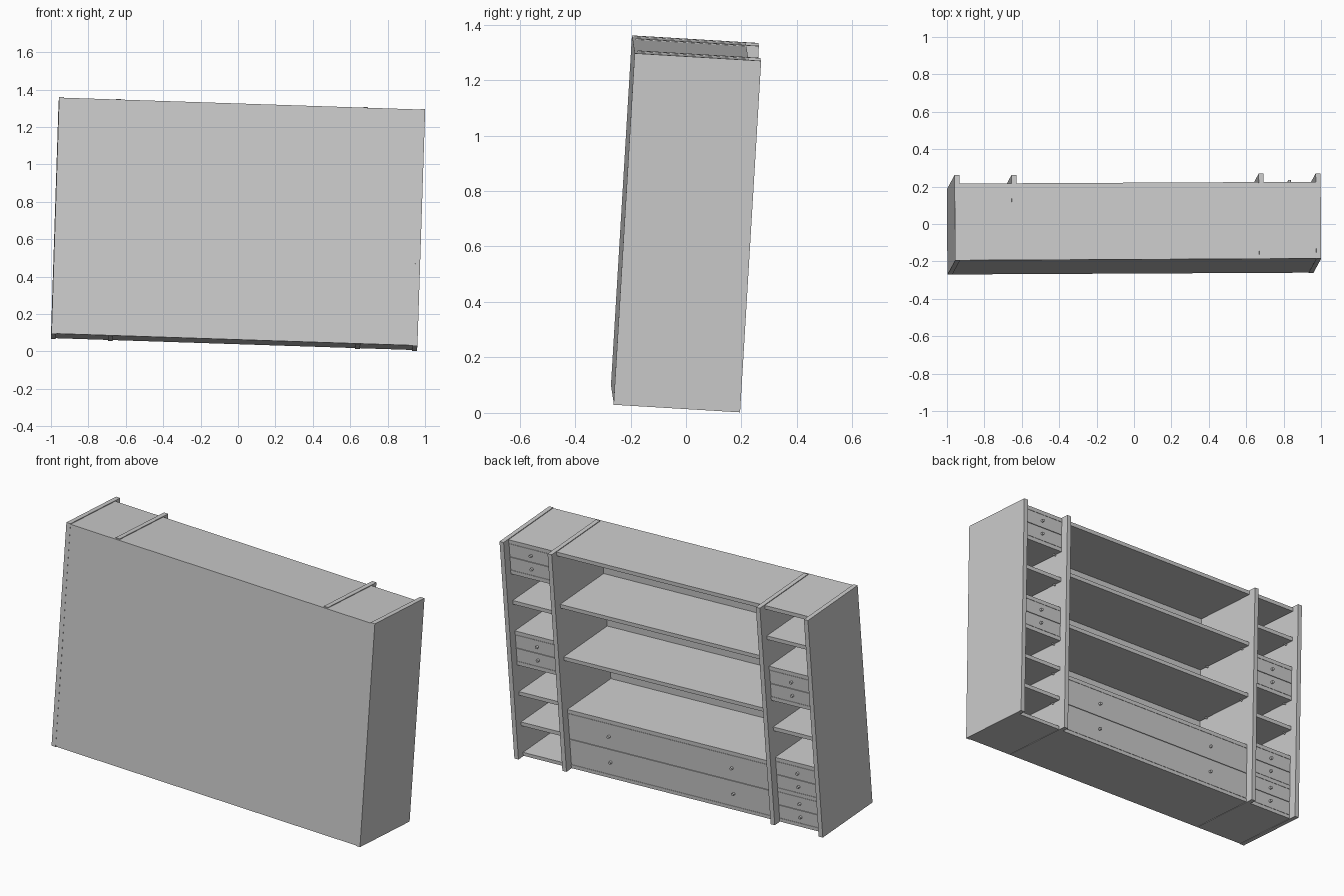
import bpy, bmesh
from mathutils import Matrix, Vector

if "Cube" in bpy.data.objects:
    bpy.data.objects.remove(bpy.data.objects["Cube"])

# Single painted-grey finish
grey = bpy.data.materials.new("painted_grey")
grey.use_nodes = True
grey.diffuse_color = (0.6, 0.6, 0.6, 1)
grey.node_tree.nodes["Principled BSDF"].inputs["Base Color"].default_value = (0.6, 0.6, 0.6, 1)

# Overall sizes in the cabinet's own frame (open side is +y)
W, D, H = 0.979, 0.2285, 1.27      # half width, half depth, height
T = 0.026                          # upright thickness
B = 0.022                          # board thickness
FRONT = D - 0.045                  # recessed front of shelves and drawers
BACK = -D + 0.012                  # inner face of the back panel
DIV = 0.661                        # divider centre
LIP = 0.004                        # uprights stand slightly proud of boards

# The whole cabinet leans slightly
ex = Vector((1, 0.005, -0.033)).normalized()
ez = Vector((0.033, 0.06, 1))
ez = (ez - ez.dot(ex) * ex).normalized()
ey = ez.cross(ex)
tilt = Matrix((ex, ey, ez)).transposed().to_4x4()
tilt = Matrix.Translation((0, 0, 0.6815)) @ tilt @ Matrix.Translation((0, 0, -H / 2))


def finish(name, bm):
    mesh = bpy.data.meshes.new(name)
    bm.to_mesh(mesh)
    bm.free()
    mesh.materials.append(grey)
    obj = bpy.data.objects.new(name, mesh)
    bpy.context.collection.objects.link(obj)
    obj.matrix_world = tilt
    return obj


def box(name, x0, x1, y0, y1, z0, z1):
    bm = bmesh.new()
    size = Matrix.Diagonal((x1 - x0, y1 - y0, z1 - z0, 1))
    centre = Matrix.Translation(((x0 + x1) / 2, (y0 + y1) / 2, (z0 + z1) / 2))
    bmesh.ops.create_cube(bm, size=1, matrix=centre @ size)
    return finish(name, bm)


def pin(name, x, y, z, radius, length, axis):
    bm = bmesh.new()
    turn = Matrix.Rotation(1.5708, 4, axis)
    bmesh.ops.create_cone(bm, cap_ends=True, segments=12, radius1=radius, radius2=radius,
                          depth=length, matrix=Matrix.Translation((x, y, z)) @ turn)
    return finish(name, bm)


def drawer(name, x0, x1, z0, z1, knobs):
    gap = 0.0015
    box(name + "_front", x0 + gap, x1 - gap, FRONT - 0.02, FRONT, z0 + gap, z1 - gap)
    for kx in knobs:
        pin(name + "_knob", kx, FRONT + 0.006, (z0 + z1) / 2, 0.008, 0.014, 'X')


def shelf(name, x0, x1, z):
    box(name, x0, x1, BACK, FRONT, z - B / 2, z + B / 2)
    # Support pegs under both ends
    for px in (x0 + 0.006, x1 - 0.006):
        for py in (BACK + 0.06, FRONT - 0.05):
            pin("shelf_peg", px, py, z - B / 2 - 0.004, 0.005, 0.014, 'Y')


# Carcass: uprights, back panel, top and bottom boards
for side, label in ((1, "left"), (-1, "right")):
    a, b = sorted((side * (W - T), side * W))
    box(label + "_side_panel", a, b, -D, D, 0, H)
    c = side * DIV
    box(label + "_divider", c - T / 2, c + T / 2, BACK, D, 0, H)
box("back_panel", -W + T, W - T, -D + 0.001, BACK, LIP / 2, H - LIP)
INNER = DIV - T / 2
bays = {"left": (DIV + T / 2, W - T), "middle": (-INNER, INNER),
        "right": (-W + T, -DIV - T / 2)}
for label, (x0, x1) in bays.items():
    box(label + "_bottom_board", x0, x1, BACK, FRONT, LIP / 2, B)
    box(label + "_top_board", x0, x1, BACK, FRONT, H - LIP - B, H - LIP)

# Side bays: seven equal compartments, some filled by a pair of drawers
low = B / 2
pitch = (H - LIP - B) / 7
for label, filled in (("left", (3, 6)), ("right", (0, 1, 4))):
    x0, x1 = bays[label]
    for k in range(1, 7):
        shelf(label + "_shelf", x0, x1, low + k * pitch)
    for k in filled:
        z0, z1 = low + k * pitch + B / 2, low + (k + 1) * pitch - B / 2
        mid = (z0 + z1) / 2
        for a, b in ((z0, mid), (mid, z1)):
            drawer(label + "_drawer", x0, x1, a, b, [(x0 + x1) / 2])

# Middle bay: three wide shelves over two long drawers
x0, x1 = bays["middle"]
for top in (0.345, 0.653, 0.96):
    shelf("middle_shelf", x0, x1, top - B / 2)
z0, z1 = B, 0.345 - B
for a, b in ((z0, (z0 + z1) / 2), ((z0 + z1) / 2, z1)):
    drawer("long_drawer", x0, x1, a, b, (-0.39, 0.39))
